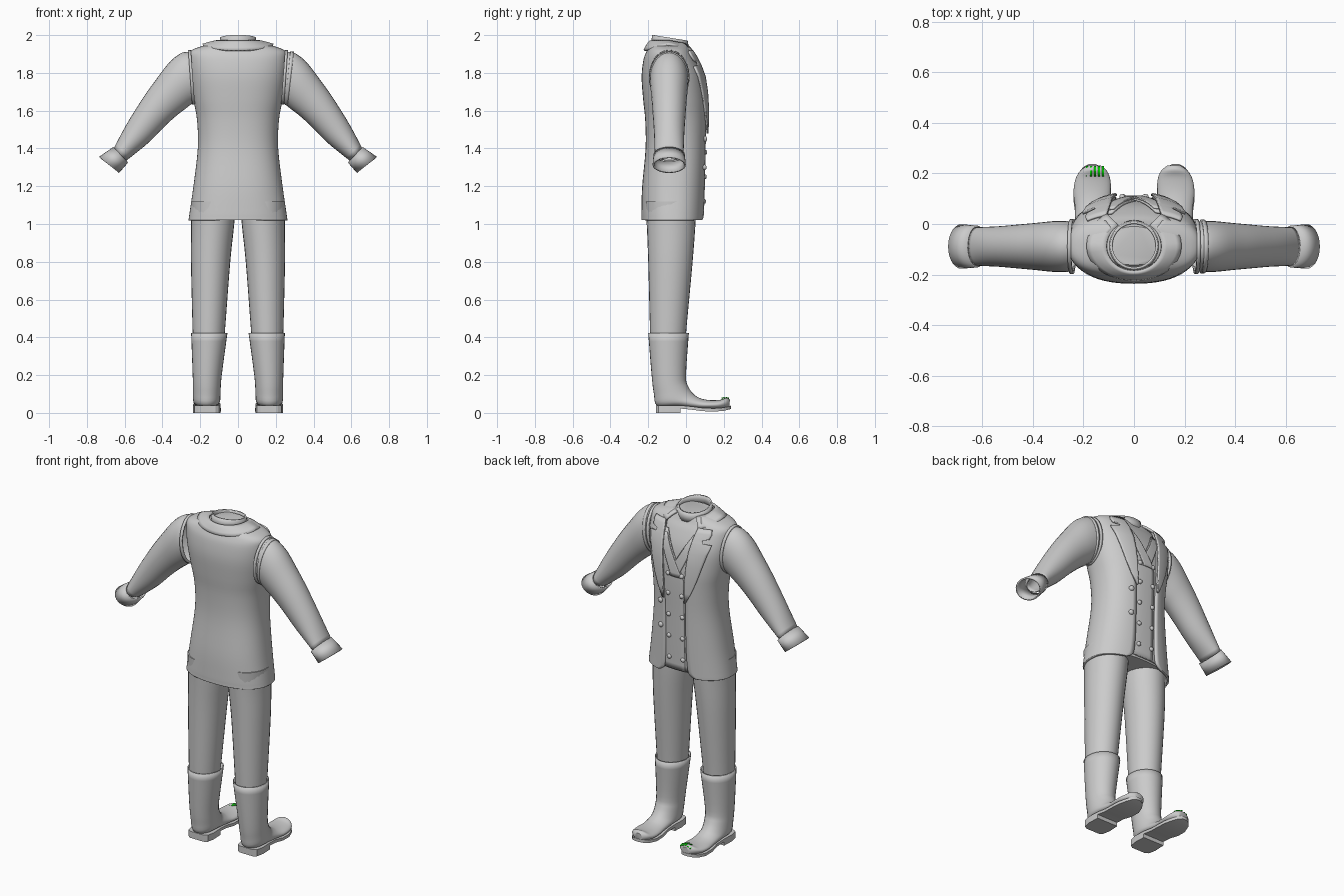
import bpy, bmesh, math
from mathutils import Vector

if "Cube" in bpy.data.objects:
    bpy.data.objects.remove(bpy.data.objects["Cube"])


def material(name, rgb):
    m = bpy.data.materials.new(name)
    m.diffuse_color = (*rgb, 1)
    m.use_nodes = True
    m.node_tree.nodes["Principled BSDF"].inputs["Base Color"].default_value = m.diffuse_color
    return m


GREY = material("plain grey", (0.6, 0.6, 0.6))
GREEN = material("bright green", (0.0, 0.8, 0.0))


def smooth_rows(rows, k=4):
    """Catmull-Rom refinement of a table of section values."""
    out = []
    for i in range(len(rows) - 1):
        p = [rows[max(0, min(len(rows) - 1, i + d))] for d in (-1, 0, 1, 2)]
        for s in range(k):
            t = s / k
            out.append([0.5 * (2 * b + (c - a) * t + (2 * a - 5 * b + 4 * c - d) * t * t
                               + (3 * b - a - 3 * c + d) * t ** 3) for a, b, c, d in zip(*p)])
    return out + [list(rows[-1])]


def skin(name, rings, closed=True, caps=(False, False), thick=0, offset=-1, mat=GREY, angle=40):
    """Join rows of points into a surface."""
    bm = bmesh.new()
    vs = [[bm.verts.new(p) for p in r] for r in rings]
    n = len(vs[0])
    for a, b in zip(vs, vs[1:]):
        for j in range(n if closed else n - 1):
            k = (j + 1) % n
            bm.faces.new((a[j], a[k], b[k], b[j]))
    for ring, cap in zip((vs[0], vs[-1]), caps):
        if cap:
            bm.faces.new(ring)
    bmesh.ops.recalc_face_normals(bm, faces=bm.faces[:])
    me = bpy.data.meshes.new(name)
    bm.to_mesh(me)
    bm.free()
    me.materials.append(mat)
    ob = bpy.data.objects.new(name, me)
    bpy.context.collection.objects.link(ob)
    bpy.ops.object.select_all(action='DESELECT')
    bpy.context.view_layer.objects.active = ob
    ob.select_set(True)
    bpy.ops.object.shade_smooth_by_angle(angle=math.radians(angle))
    if thick:
        mod = ob.modifiers.new("thickness", 'SOLIDIFY')
        mod.thickness, mod.offset = thick, offset
    return ob


def spow(v, e):
    return math.copysign(abs(v) ** e, v)


def hoop(p, q, side, n=28):
    """Oval ring between two opposite points, with half width along the third axis."""
    c, r, w = (p + q) / 2, (p - q) / 2, side
    return [c + r * math.cos(2 * math.pi * i / n) + w * math.sin(2 * math.pi * i / n) for i in range(n)]


# Torso sections: height, half width, back y, front y, half width of the front opening
BODY = smooth_rows([
    (1.02, .262, -.236, .098, .125), (1.035, .26, -.236, .099, .095), (1.07, .255, -.236, .1, .078),
    (1.2, .236, -.232, .104, .07), (1.4, .213, -.214, .109, .07), (1.55, .217, -.216, .114, .074),
    (1.66, .237, -.227, .113, .08), (1.78, .257, -.235, .098, .09), (1.87, .262, -.225, .062, .103),
    (1.915, .252, -.208, .035, .112), (1.942, .19, -.195, .022, .108), (1.962, .115, -.182, .01, .09)])
N = 2.35


def section(z):
    for a, b in zip(BODY, BODY[1:]):
        if z <= b[0]:
            t = max(0, (z - a[0]) / (b[0] - a[0]))
            return [u + (v - u) * t for u, v in zip(a, b)]
    return BODY[-1]


def body_point(row, t, inset=0):
    z, a, y0, y1, _ = row
    return Vector(((a - inset) * spow(math.sin(t), 2 / N),
                   (y0 + y1) / 2 + ((y1 - y0) / 2 - inset) * spow(math.cos(t), 2 / N), z))


def front_y(x, z):
    _, a, y0, y1, _ = section(z)
    return (y0 + y1) / 2 + (y1 - y0) / 2 * max(0, 1 - min(1, abs(x) / a) ** N) ** (1 / N)


def front_plate(name, spans, off, thick, cols=8):
    """Plate lying on the chest, from rows of (z, x0, x1)."""
    rows = []
    for z, x0, x1 in spans:
        xs = [x0 + (x1 - x0) * i / cols for i in range(cols + 1)]
        rows.append([(x, front_y(x, z) + off, z) for x in xs])
    return skin(name, rows, closed=False, thick=thick, offset=0)


# Coat shell, open at the front
rings = []
for row in BODY:
    t0 = math.asin((row[4] / row[1]) ** (N / 2))
    rings.append([body_point(row, t0 + (2 * math.pi - 2 * t0) * i / 56) for i in range(57)])
skin("coat", rings, closed=False, thick=.012)

# Shirt body under the coat
inner = [r for r in BODY if r[0] > 1.04]
skin("shirt", [[body_point(r, 2 * math.pi * i / 48, .02) for i in range(48)] for r in inner],
     caps=(True, True))

# Waistcoat: two overlapping halves that leave a V at the neck
for s in (1, -1):
    spans = []
    for i in range(25):
        z = 1.05 + .82 * i / 24
        edge = -.055 if z < 1.62 else -.055 + (z - 1.62) / .25 * .14
        spans.append((z, s * edge, s * .118))
    front_plate("waistcoat_half", spans, -.011 if s > 0 else -.015, .008)
    # Waistcoat lapel along the V
    spans = [(z, s * (-.05 + (z - 1.62) * .56), s * min(.11, .02 + (z - 1.62) * .45))
             for z in [1.62 + .023 * i for i in range(11)]]
    front_plate("waistcoat_lapel", spans, -.004 if s > 0 else -.007, .006)

# Coat lapels with a notch below the collar
LAPEL = [(1.48, .077), (1.54, .108), (1.62, .14), (1.7, .165), (1.78, .188), (1.835, .203),
         (1.842, .155), (1.856, .15), (1.866, .185), (1.89, .192), (1.915, .185)]
for s in (1, -1):
    front_plate("lapel", [(z, s * (section(z)[4] - .004), s * x) for z, x in LAPEL], .008, .009)

# Collar around the back of the neck
rows = []
for k in range(5):
    u = k / 4
    row = []
    for i in range(41):
        t = math.radians(35 + 290 * i / 40)
        f = math.cos(t)                          # 1 in front, -1 at the back
        zin = 1.968 - .02 * max(0, f)
        zout = (1.918 if f < 0 else 1.95 - .05 * f) + .032 * (1 - abs(f)) * (f < 0)
        row.append(((.108 + .078 * u) * math.sin(t), -.088 + (.1 + (.032 if f < 0 else .055) * u) * f,
                    zin + (zout - zin) * u ** 1.3))
    rows.append(row)
skin("collar", rows, closed=False, thick=.012, offset=0)

# Standing shirt collar, tilted forward
rows = [[(r * math.sin(t), -.085 + r * math.cos(t), z - d * math.cos(t))
         for t in [2 * math.pi * i / 36 for i in range(36)]]
        for r, z, d in ((.1, 1.93, .012), (.098, 1.96, .014), (.094, 1.986, .015))]
skin("shirt_collar", rows, thick=.009)


def button(name, x, z, r, off):
    y = front_y(x, z) + off
    rows = [[(x + r * k * math.cos(a), y + h, z + r * k * math.sin(a))
             for a in [2 * math.pi * i / 12 for i in range(12)]]
            for k, h in ((1, -.006), (1, .004), (.75, .009), (.3, .011))]
    skin(name, rows, caps=(True, True))


# Buttons
for z in (1.12, 1.25, 1.38, 1.51, 1.63):
    for x in (-.045, .045):
        button("waistcoat_button", x, z, .013, -.006)
for z in (1.3, 1.45):
    button("coat_button", .1, z, .015, .002)

# Sleeve sections: upper point x z, lower point x z, half depth
SLEEVE = smooth_rows([
    (.255, 1.912, .232, 1.64, .098), (.30, 1.905, .25, 1.632, .101), (.36, 1.86, .285, 1.605, .1),
    (.43, 1.77, .33, 1.57, .094), (.50, 1.672, .39, 1.515, .088), (.59, 1.528, .48, 1.425, .08),
    (.658, 1.4, .592, 1.335, .076)])
CUFF = [(.66, 1.408, .582, 1.325, .083), (.735, 1.356, .63, 1.27, .088)]


def arm_rings(table, s, cy=-.089):
    return [hoop(Vector((s * x0, cy, z0)), Vector((s * x1, cy, z1)), Vector((0, h, 0)))
            for x0, z0, x1, z1, h in table]


# Boot profile: back y z, front y z, half width, centre x
BOOT = smooth_rows([
    (-.2, .422, .015, .422, .096, .152), (-.182, .2, 0, .2, .077, .163), (-.17, .1, .012, .14, .073, .165),
    (-.153, .038, .04, .1, .072, .166), (-.06, .03, .07, .08, .068, .166), (.03, .022, .1, .071, .067, .166),
    (.1, .018, .14, .067, .073, .166), (.16, .016, .185, .07, .07, .163), (.205, .018, .215, .08, .053, .16),
    (.23, .026, .232, .07, .026, .158)])
LEG = smooth_rows([(1.12, .132, .118, -.215, .055), (1.0, .134, .114, -.208, .05),
                   (.8, .145, .104, -.2, .035), (.42, .155, .085, -.19, 0), (.33, .157, .08, -.185, -.005)])
SOLE = [(-.158, .045, 0), (-.145, .064, 0), (-.1, .073, 0), (-.03, .07, 0), (.03, .066, -.006),
        (.09, .074, -.014), (.15, .073, -.016), (.2, .056, -.012), (.225, .036, -.006), (.237, .014, -.002)]


def slab(name, s, rows, low, high):
    rings = [[(s * (.165 + k * w), y, z + dz) for k, z in ((-1, low), (1, low), (1, high), (-1, high))]
             for y, w, dz in rows]
    skin(name, rings, caps=(True, True), angle=30)


for s in (1, -1):
    skin("sleeve", arm_rings(SLEEVE, s), thick=.006)
    skin("cuff", arm_rings(CUFF, s), thick=.009)
    # Armhole edge; one shoulder carries an extra fold
    skin("armhole_edge", arm_rings([(.25, 1.922, .228, 1.635, .108), (.264, 1.92, .243, 1.632, .108)], s),
         thick=.012)
    if s > 0:
        skin("shoulder_fold", arm_rings([(.278, 1.915, .25, 1.63, .107), (.296, 1.912, .262, 1.625, .106)], s),
             thick=.01)
    skin("trouser_leg", [hoop(Vector((s * c, y0, z)), Vector((s * c, y1, z)), Vector((a, 0, 0)))
                         for z, c, a, y0, y1 in LEG], caps=(True, False))
    skin("boot", [hoop(Vector((s * c, y0, z0)), Vector((s * c, y1, z1)), Vector((a, 0, 0)))
                  for y0, z0, y1, z1, a, c in BOOT], caps=(False, True), thick=.006)
    slab("sole", s, SOLE, .023, .04)
    slab("heel", s, SOLE[:4], 0, .026)

# Thin green strips on one toe
for i in range(5):
    x = -.19 + .016 * i
    rows = [[(x + d, y, z - abs(x + .158) * .35) for d in (0, .008)]
            for y, z in ((.188, .078), (.208, .083), (.228, .078))]
    skin("toe_strip", rows, closed=False, thick=.004, offset=0, mat=GREEN)
